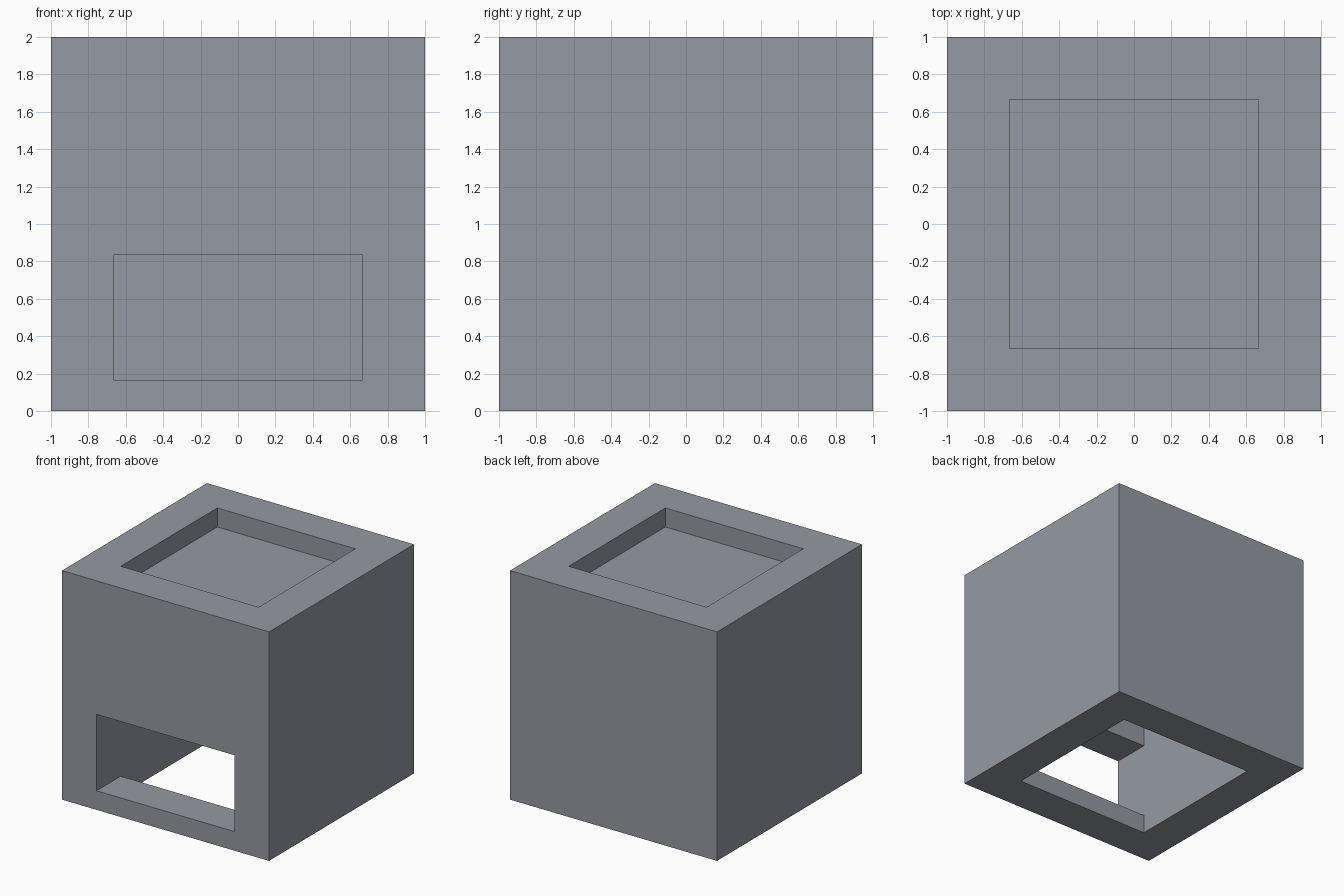
import bpy
import bmesh

if "Cube" in bpy.data.objects:
    bpy.data.objects.remove(bpy.data.objects["Cube"])

U = 1 / 6           # module: sill height and recess depth
IN = 4 * U          # half width of every opening (walls are 2 * U thick)


def prism(name, profile, half_width):
    """Extrude a (y, z) profile along x, centred on x = 0."""
    bm = bmesh.new()
    face = bm.faces.new([bm.verts.new((-half_width, y, z)) for y, z in profile])
    out = bmesh.ops.extrude_face_region(bm, geom=[face])
    moved = [v for v in out["geom"] if isinstance(v, bmesh.types.BMVert)]
    bmesh.ops.translate(bm, verts=moved, vec=(2 * half_width, 0, 0))
    bmesh.ops.recalc_face_normals(bm, faces=bm.faces)
    mesh = bpy.data.meshes.new(name)
    bm.to_mesh(mesh)
    bm.free()
    obj = bpy.data.objects.new(name, mesh)
    bpy.context.collection.objects.link(obj)
    return obj


def carve(body, cutter):
    """Subtract the cutter from the body and remove it."""
    mod = body.modifiers.new("cut", "BOOLEAN")
    mod.operation = "DIFFERENCE"
    mod.solver = "EXACT"
    mod.object = cutter
    bpy.context.view_layer.objects.active = body
    bpy.ops.object.modifier_apply(modifier=mod.name)
    bpy.data.objects.remove(cutter)


grey = bpy.data.materials.new("blue grey")
grey.diffuse_color = (0.30, 0.32, 0.365, 1)
grey.use_nodes = True
grey.node_tree.nodes["Principled BSDF"].inputs["Base Color"].default_value = grey.diffuse_color

# Solid cube body
body = prism("block_housing", [(-1, 0), (1, 0), (1, 2), (-1, 2)], 1)
body.data.materials.append(grey)

# Shallow square recess in the top
carve(body, prism("top_recess_cutter",
                  [(-IN, 2 - U), (IN, 2 - U), (IN, 2.2), (-IN, 2.2)], IN))

# Inner chamber, open at the bottom, with a wide window through the front wall
carve(body, prism("chamber_cutter",
                  [(IN, -0.2), (IN, 1.5), (-IN, 1.5), (-IN, 5 * U),
                   (-1.2, 5 * U), (-1.2, U), (-IN, U), (-IN, -0.2)], IN))
